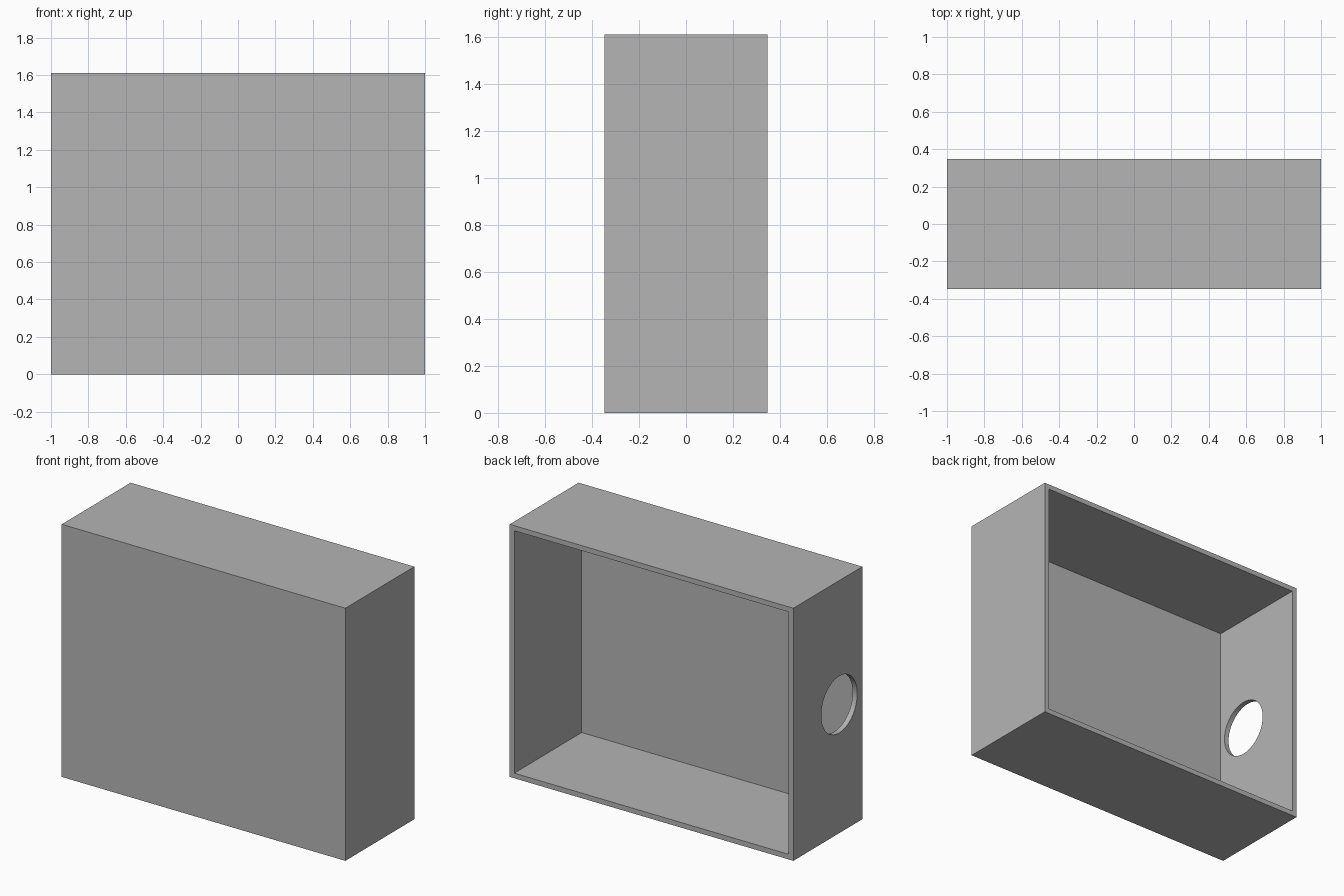
import bpy
import math

cube = bpy.data.objects.get("Cube")
if cube:
    bpy.data.objects.remove(cube, do_unlink=True)

WIDTH, DEPTH, HEIGHT = 2.0, 0.694, 1.61
WALL, PANEL = 0.0325, 0.016
HOLE_RADIUS, HOLE_Y, HOLE_Z = 0.181, -0.115, 0.82

grey = bpy.data.materials.new("plain_grey")
grey.use_nodes = True
colour = (0.46, 0.46, 0.46, 1)
grey.diffuse_color = colour
grey.node_tree.nodes["Principled BSDF"].inputs["Base Color"].default_value = colour


def box(name, low, high):
    """Axis-aligned box between two corners."""
    centre = [(a + b) / 2 for a, b in zip(low, high)]
    bpy.ops.mesh.primitive_cube_add(size=1, location=centre)
    obj = bpy.context.object
    obj.name = name
    obj.scale = [b - a for a, b in zip(low, high)]
    bpy.ops.object.transform_apply(location=True, rotation=False, scale=True)
    obj.data.materials.append(grey)
    return obj


def cut(target, cutter):
    """Subtract the cutter and remove it."""
    cutter.hide_render = True
    mod = target.modifiers.new("cut", "BOOLEAN")
    mod.operation = "DIFFERENCE"
    mod.solver = "EXACT"
    mod.object = cutter
    bpy.context.view_layer.objects.active = target
    bpy.ops.object.modifier_apply(modifier=mod.name)
    bpy.data.objects.remove(cutter, do_unlink=True)


# Outer case
x, y = WIDTH / 2, DEPTH / 2
case = box("open_backed_case", (-x, -y, 0), (x, y, HEIGHT))

# Cavity open at the back, with a thin front panel
cut(case, box("cavity_cutter", (-x + WALL, -y + PANEL, WALL),
              (x - WALL, y + WALL, HEIGHT - WALL)))

# Round hole through one side wall
bpy.ops.mesh.primitive_cylinder_add(
    vertices=64, radius=HOLE_RADIUS, depth=WALL * 4,
    location=(-x + WALL / 2, HOLE_Y, HOLE_Z), rotation=(0, math.pi / 2, 0))
hole = bpy.context.object
hole.data.materials.append(grey)
cut(case, hole)

# Smooth hole rim, sharp box edges
bpy.ops.object.select_all(action="DESELECT")
case.select_set(True)
bpy.context.view_layer.objects.active = case
bpy.ops.object.shade_smooth_by_angle(angle=math.radians(30))
